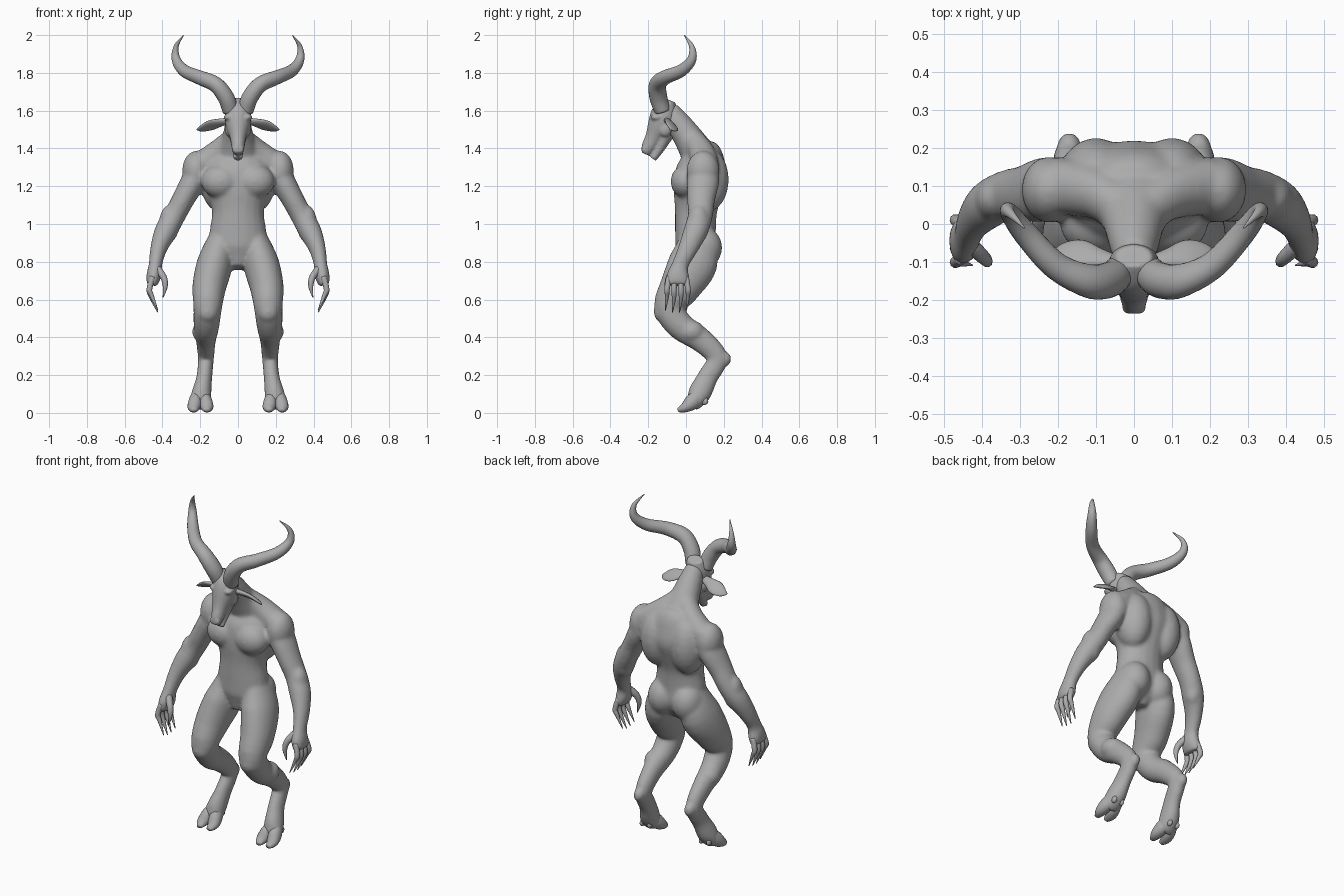
import bpy
import bmesh
from mathutils import Vector, Matrix

if "Cube" in bpy.data.objects:
    bpy.data.objects.remove(bpy.data.objects["Cube"], do_unlink=True)

# One plain colour for the whole figure
grey = bpy.data.materials.new("stone_grey")
grey.use_nodes = True
colour = (0.41, 0.41, 0.41, 1)
grey.diffuse_color = colour
grey.node_tree.nodes["Principled BSDF"].inputs["Base Color"].default_value = colour

BOTH = (1, -1)
MIDDLE = (1,)


def spline(points, steps):
    """Catmull-Rom through tuples of (x, y, z, side radius, depth radius)."""
    padded = [points[0]] + list(points) + [points[-1]]
    result = []
    for a, b, c, d in zip(padded, padded[1:], padded[2:], padded[3:]):
        for k in range(steps):
            t = k / steps
            result.append([
                q + t * (r - p) / 2
                + t * t * (p - 2.5 * q + 2 * r - s / 2)
                + t ** 3 * (1.5 * (q - r) + (s - p) / 2)
                for p, q, r, s in zip(a, b, c, d)])
    result.append(list(points[-1]))
    return result


def limb(bm, points, sides=MIDDLE, axis=(1, 0, 0), segments=20, steps=4):
    """Loft elliptical rings along a smooth path, once for each body side."""
    path = spline(points, steps)
    centres = [Vector(p[:3]) for p in path]
    for sign in sides:
        rings = []
        for i, p in enumerate(path):
            ahead = centres[min(i + 1, len(path) - 1)]
            tangent = (ahead - centres[max(i - 1, 0)]).normalized()
            across = Vector(axis)
            across = (across - tangent * across.dot(tangent)).normalized()
            depth = tangent.cross(across)
            ring = []
            for k in range(segments):
                turn = Matrix.Rotation(6.283185 * k / segments, 2) @ Vector((1, 0))
                co = centres[i] + across * turn.x * p[3] + depth * turn.y * p[4]
                ring.append(bm.verts.new((co.x * sign, co.y, co.z)))
            rings.append(ring)
        for low, high in zip(rings, rings[1:]):
            for k in range(segments):
                n = (k + 1) % segments
                bm.faces.new((low[k], low[n], high[n], high[k]))
        bm.faces.new(rings[0])
        bm.faces.new(rings[-1])


def muscle(bm, centre, radii, sides=BOTH):
    """Ellipsoid swelling, mirrored across the body."""
    for sign in sides:
        place = Matrix.Translation((centre[0] * sign, centre[1], centre[2]))
        bmesh.ops.create_uvsphere(bm, u_segments=20, v_segments=12, radius=1,
                                  matrix=place @ Matrix.Diagonal((*radii, 1)))


def finish(bm, name, fuse=0, smoothing=0):
    """Turn the bmesh into an object; optionally fuse its parts into one skin."""
    bmesh.ops.recalc_face_normals(bm, faces=bm.faces)
    for face in bm.faces:
        face.smooth = True
    mesh = bpy.data.meshes.new(name)
    bm.to_mesh(mesh)
    bm.free()
    mesh.materials.append(grey)
    obj = bpy.data.objects.new(name, mesh)
    bpy.context.collection.objects.link(obj)
    if fuse:
        remesh = obj.modifiers.new("fuse", 'REMESH')
        remesh.mode = 'VOXEL'
        remesh.voxel_size = fuse
        remesh.use_smooth_shade = True
        soften = obj.modifiers.new("soften", 'SMOOTH')
        soften.factor = 0.5
        soften.iterations = smoothing


# Torso
body = bmesh.new()
limb(body, [
    (0, .03, .765, .04, .06), (0, .05, .86, .145, .105), (0, .05, .95, .152, .108),
    (0, .053, 1.07, .138, .112), (0, .065, 1.18, .172, .132),
    (0, .085, 1.28, .19, .138), (0, .1, 1.37, .14, .097), (0, .09, 1.42, .08, .06)])

# Neck and sloping shoulders
limb(body, [
    (0, .09, 1.33, .13, .1), (0, .01, 1.46, .085, .078),
    (0, -.055, 1.55, .065, .066), (0, -.09, 1.61, .05, .05)])
limb(body, [
    (.02, .03, 1.46, .055, .055), (.1, .08, 1.385, .064, .068),
    (.2, .1, 1.315, .066, .075)], BOTH)

# Legs, bent forward at the knee and back at the hock
limb(body, [
    (.09, .06, .93, .065, .09), (.12, .04, .8, .094, .13),
    (.152, -.03, .67, .09, .11), (.16, -.088, .56, .076, .082),
    (.167, -.03, .46, .068, .074), (.17, .08, .385, .053, .065),
    (.17, .165, .29, .043, .056), (.178, .115, .19, .042, .055),
    (.192, .075, .11, .052, .062), (.2, .045, .055, .057, .045),
    (.2, .03, .035, .045, .03)], BOTH)

# Arms down to the palms
limb(body, [
    (.19, .1, 1.32, .065, .075), (.24, .09, 1.22, .066, .085),
    (.29, .08, 1.13, .06, .074), (.338, .075, 1.04, .058, .066),
    (.383, .05, .96, .06, .064), (.42, .01, .87, .045, .053),
    (.437, -.03, .785, .036, .045), (.446, -.043, .725, .04, .062),
    (.457, -.045, .675, .028, .062)], BOTH)

# Muscles and bony swellings
muscle(body, (.09, 0, 1.225), (.105, .082, .09))          # chest
muscle(body, (.222, .09, 1.28), (.074, .088, .108))       # shoulder
muscle(body, (.1, .115, 1.235), (.1, .112, .17))          # upper back
muscle(body, (.08, .092, .875), (.09, .1, .11))           # buttock
muscle(body, (.16, -.108, .535), (.062, .064, .065))      # knee
muscle(body, (.18, .03, .43), (.064, .07, .06))           # calf
muscle(body, (.17, .2, .285), (.033, .042, .042))         # hock
muscle(body, (.365, .065, 1.0), (.054, .06, .1))          # forearm
finish(body, "body", fuse=.009, smoothing=14)

# Skull, muzzle and lower jaw
head = bmesh.new()
limb(head, [
    (0, -.085, 1.655, .048, .032), (0, -.11, 1.595, .068, .068),
    (0, -.135, 1.525, .066, .068), (0, -.172, 1.455, .042, .046),
    (0, -.2, 1.405, .034, .037), (0, -.215, 1.37, .024, .022)])
limb(head, [
    (0, -.1, 1.48, .052, .04), (0, -.14, 1.4, .032, .027),
    (0, -.175, 1.345, .024, .018)])
muscle(head, (.048, -.155, 1.565), (.028, .033, .018))    # brow
muscle(head, (.046, -.11, 1.5), (.024, .035, .04))        # cheek
muscle(head, (.016, -.216, 1.395), (.016, .021, .02))     # nostril
finish(head, "head", fuse=.007, smoothing=4)

# Fingers fan out along the edge of the palm and curl inward
fingers = bmesh.new()
for i in range(4):
    y = -.09 + .03 * i
    fan = y + (i - 1.5) * .007
    drop = .012 * abs(i - 1.5)
    limb(fingers, [
        (.452, y, .72, .016, .016), (.469, fan, .655, .015, .015),
        (.458, fan, .605 + drop, .012, .012),
        (.424, fan - .008, .525 + drop, .002, .002)], BOTH, segments=10)
finish(fingers, "fingers")

# Thumbs
thumbs = bmesh.new()
limb(thumbs, [
    (.43, -.055, .765, .022, .022), (.395, -.088, .72, .018, .019),
    (.385, -.1, .67, .013, .014), (.397, -.1, .61, .002, .002)],
    BOTH, segments=10)
finish(thumbs, "thumbs")

# Cloven hooves and dewclaws
hooves = bmesh.new()
for spread in (-1, 1):
    x = .199 + spread * .031
    limb(hooves, [
        (x - spread * .014, .07, .1, .028, .03), (x - spread * .004, .035, .06, .036, .042),
        (x + spread * .004, -.005, .029, .033, .028),
        (x, -.042, .014, .016, .011)], BOTH, segments=14)
    muscle(hooves, (x - spread * .006, .098, .062), (.013, .02, .02))
finish(hooves, "hooves")

# Sweeping horns
horns = bmesh.new()
limb(horns, [
    (.04, -.125, 1.6, .042, .042), (.064, -.146, 1.67, .044, .047),
    (.118, -.15, 1.738, .041, .045), (.205, -.11, 1.776, .036, .038),
    (.285, -.025, 1.812, .032, .033), (.327, .03, 1.87, .024, .025),
    (.327, .03, 1.94, .013, .014), (.288, -.01, 2, .002, .002)],
    BOTH, steps=6)
finish(horns, "horns")

# Drooping leaf-shaped ears
ears = bmesh.new()
limb(ears, [
    (.05, -.1, 1.545, .02, .016), (.095, -.088, 1.537, .03, .014),
    (.145, -.076, 1.523, .043, .012), (.19, -.076, 1.508, .03, .009),
    (.218, -.085, 1.5, .003, .003)], BOTH, axis=(0, -.8, .6), segments=14)
finish(ears, "ears")
